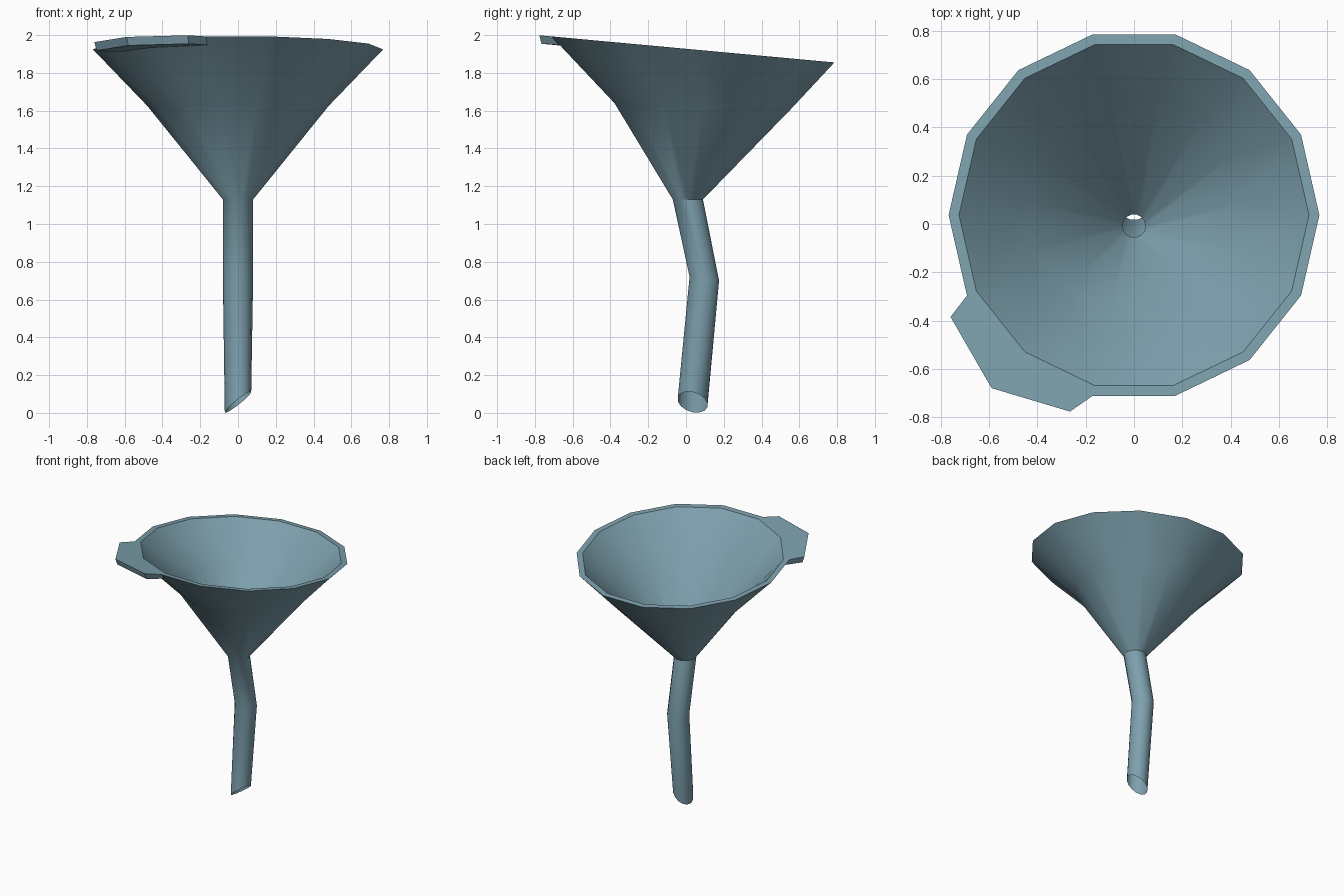
import bpy, bmesh, math

if "Cube" in bpy.data.objects:
    bpy.data.objects.remove(bpy.data.objects["Cube"])

N = 14  # sides of every ring
CY = 0.037  # rim centre in y

mat = bpy.data.materials.new("blue grey")
mat.diffuse_color = (0.205, 0.352, 0.418, 1)
mat.use_nodes = True
mat.node_tree.nodes["Principled BSDF"].inputs["Base Color"].default_value = mat.diffuse_color


def rim_z(y):
    """Height of the tilted rim plane."""
    return 1.993 - 0.092 * (y + 0.711)


def ring(bm, cy, rx, ry, z, sx=0.0, sy=0.0):
    """Ring of verts on a plane tilted by slopes sx and sy."""
    out = []
    for i in range(N):
        a = math.tau * i / N
        x, y = rx * math.cos(a), ry * math.sin(a)
        out.append(bm.verts.new((x, cy + y, z + sx * x + sy * y)))
    return out


def bridge(bm, a, b):
    for i in range(N):
        j = (i + 1) % N
        bm.faces.new((a[i], a[j], b[j], b[i]))


def finish(bm, name):
    me = bpy.data.meshes.new(name)
    bm.to_mesh(me)
    bm.free()
    me.materials.append(mat)
    ob = bpy.data.objects.new(name, me)
    bpy.context.collection.objects.link(ob)
    bpy.ops.object.select_all(action='DESELECT')
    ob.select_set(True)
    bpy.context.view_layer.objects.active = ob
    bpy.ops.object.shade_smooth_by_angle(angle=math.radians(30))
    return ob


# Funnel shell: open spout, outer cone, rim, inner cone
bm = bmesh.new()
rings = [
    ring(bm, 0.035, 0.07, 0.08, 0.057, 0.77, -0.2),   # slanted spout tip
    ring(bm, 0.097, 0.08, 0.08, 0.71, 0, -0.13),      # bend
    ring(bm, 0.01, 0.08, 0.082, 1.13),                # neck
    ring(bm, 0.09, 0.48, 0.48, 1.625, 0, -0.03),      # flare
    ring(bm, CY, 0.768, 0.768, rim_z(CY), 0, -0.092),  # outer rim
    ring(bm, CY, 0.725, 0.725, rim_z(CY), 0, -0.092),  # inner rim
    ring(bm, 0.085, 0.45, 0.45, 1.64, 0, -0.03),      # inner flare
    ring(bm, -0.008, 0.048, 0.048, 1.13),             # inner hole
]
for a, b in zip(rings, rings[1:]):
    bridge(bm, b, a)
bmesh.ops.reverse_faces(bm, faces=bm.faces[:])
finish(bm, "funnel")

# Thumb tab: plate in the rim plane, its inner edge following the rim
inner = []
for k in (10, 9, 8):
    a = math.tau * k / N
    inner.append((0.768 * math.cos(a), CY + 0.768 * math.sin(a)))
outer = [(-0.76, -0.385), (-0.59, -0.68), (-0.265, -0.777)]
bm = bmesh.new()
top = [bm.verts.new((x, y, rim_z(y))) for x, y in inner + outer]
low = []
for i, (x, y) in enumerate(inner + outer):
    s = 0.95 if i < 3 else 0.985
    low.append(bm.verts.new((x * s, CY + (y - CY) * s, rim_z(y) - 0.045)))
bm.faces.new(top)
bm.faces.new(low[::-1])
for i in range(2, 6):  # walls on the free edges only
    j = (i + 1) % 6
    bm.faces.new((top[j], top[i], low[i], low[j]))
bmesh.ops.recalc_face_normals(bm, faces=bm.faces[:])
if max(bm.faces, key=lambda f: f.calc_center_median().z).normal.z < 0:
    bmesh.ops.reverse_faces(bm, faces=bm.faces[:])
finish(bm, "thumb_tab")
